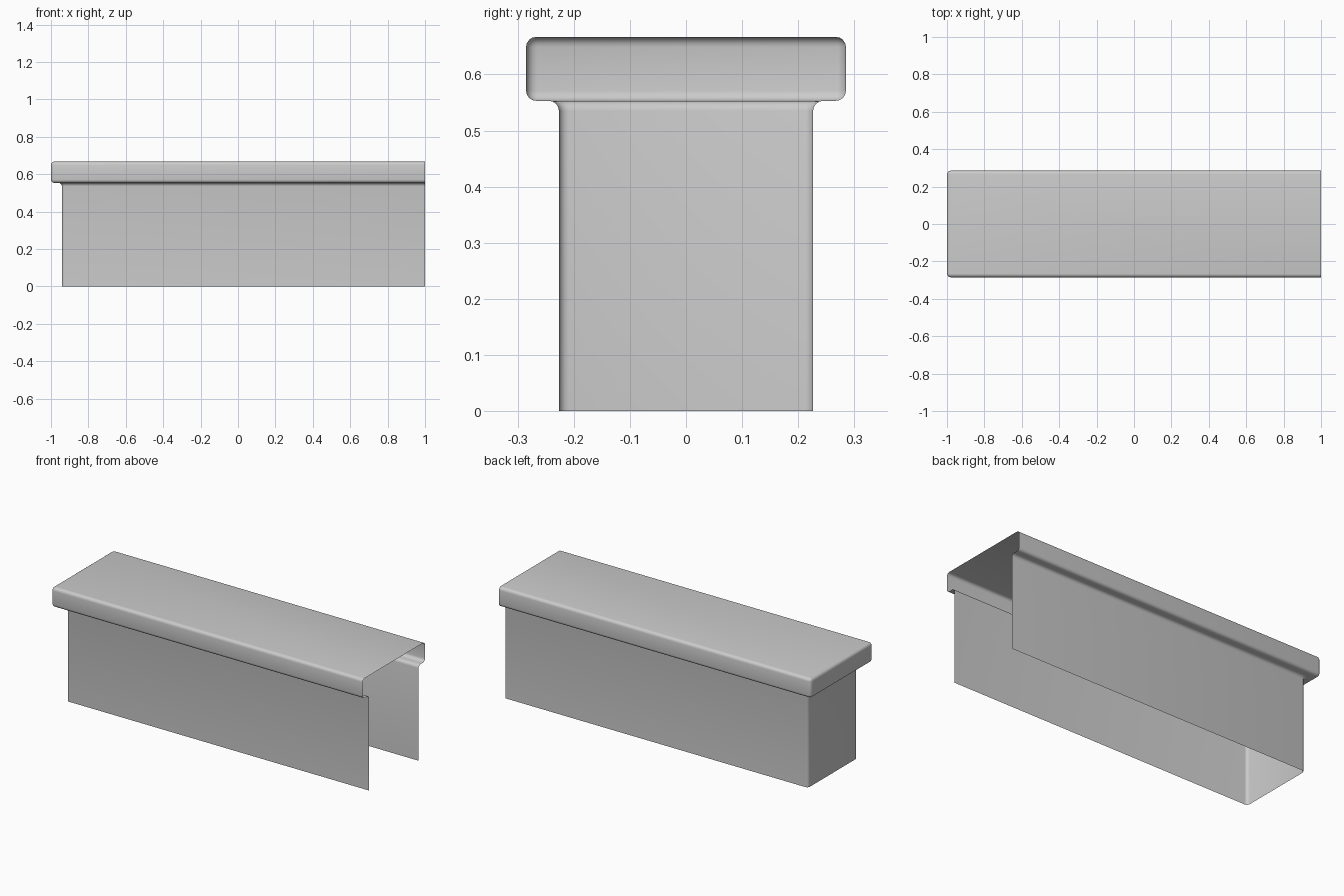
import bpy, bmesh
from math import sin, cos, pi

if "Cube" in bpy.data.objects:
    bpy.data.objects.remove(bpy.data.objects["Cube"])

HALF_W, SEG = 0.285, 4   # cap half width, segments per rounded corner
LEDGE_Z, TOP_Z = 0.553, 0.667
BODY_IN, R = 0.0585, 0.018


def u_path(inset, radius):
    """Plan outline, open at x = 1, with two rounded corners at the closed end."""
    w, x0 = HALF_W - inset, -1 + inset
    side = [(x0 + radius - radius * sin(a), w - radius + radius * cos(a))
            for a in (pi / 2 * i / SEG for i in range(SEG + 1))]
    upper = [(1, w)] + side
    return upper + [(x, -y) for x, y in reversed(upper)]


def loft(name, rings, close_top=False):
    """Skin a stack of (inset, z, plan radius) outlines into an open shell."""
    bm = bmesh.new()
    rows = [[bm.verts.new((x, y, z)) for x, y in u_path(i, r)] for i, z, r in rings]
    for a, b in zip(rows, rows[1:]):
        for k in range(len(a) - 1):
            bm.faces.new((a[k], a[k + 1], b[k + 1], b[k]))
    if close_top:
        bm.faces.new(rows[-1])
    bmesh.ops.recalc_face_normals(bm, faces=bm.faces)
    if close_top:
        bm.normal_update()
        top = max(bm.faces, key=lambda f: f.calc_center_median().z)
        if top.normal.z < 0:
            bmesh.ops.reverse_faces(bm, faces=bm.faces)
    mesh = bpy.data.meshes.new(name)
    bm.to_mesh(mesh)
    bm.free()
    obj = bpy.data.objects.new(name, mesh)
    bpy.context.collection.objects.link(obj)
    bpy.ops.object.select_all(action='DESELECT')
    obj.select_set(True)
    bpy.context.view_layer.objects.active = obj
    bpy.ops.object.shade_smooth_by_angle()


angles = [pi / 2 * i / SEG for i in range(SEG + 1)]

# Walls with a cove under the ledge, then the ledge and rounded cap slab
rings = [(BODY_IN, 0, 0.018)]
rings += [(BODY_IN - R * (1 - cos(a)), LEDGE_Z - R + R * sin(a),
           0.018 + R * (1 - cos(a))) for a in angles]
rings += [(R * (1 - sin(a)), LEDGE_Z + R * (1 - cos(a)),
           0.002 + R * sin(a)) for a in angles]
rings += [(R * (1 - cos(a)), TOP_Z - R + R * sin(a),
           0.002 + R * cos(a)) for a in angles]
loft("counter_shell", rings, close_top=True)
